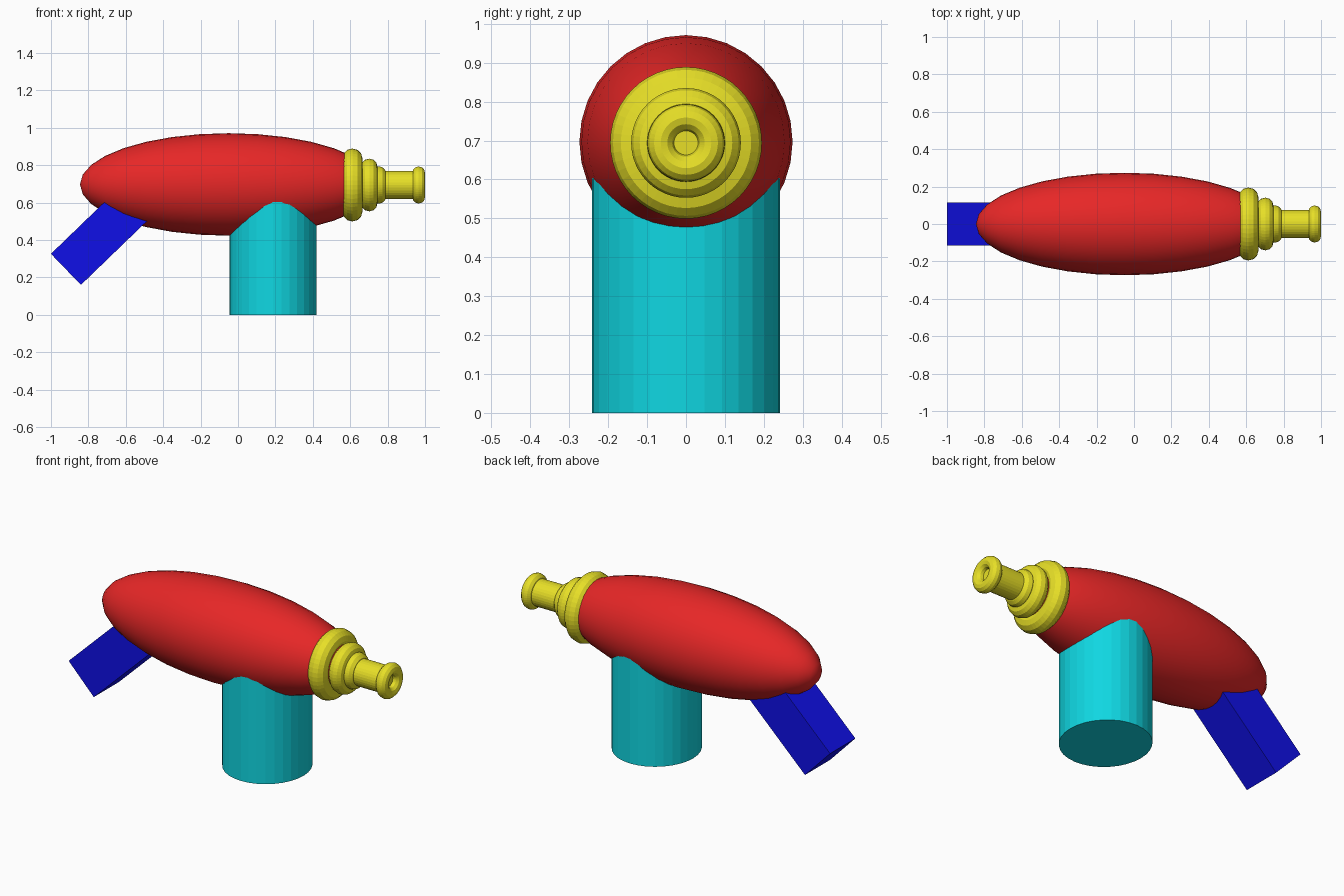
import bpy
from math import radians, cos, sin

default = bpy.data.objects.get("Cube")
if default:
    bpy.data.objects.remove(default, do_unlink=True)

AXIS_Z = 0.694  # height of the barrel axis


def material(name, rgb):
    mat = bpy.data.materials.new(name)
    mat.use_nodes = True
    color = (*rgb, 1)
    mat.diffuse_color = color
    mat.node_tree.nodes["Principled BSDF"].inputs["Base Color"].default_value = color
    return mat


red = material("red", (0.8, 0.02, 0.02))
yellow = material("yellow", (0.8, 0.74, 0.02))
cyan = material("cyan", (0.005, 0.68, 0.76))
blue = material("blue", (0.005, 0.005, 0.8))


def finish(name, mat, scale=(1, 1, 1), smooth=None):
    obj = bpy.context.object
    obj.name = name
    obj.scale = scale
    obj.data.materials.append(mat)
    if smooth:
        bpy.ops.object.shade_smooth_by_angle(angle=radians(smooth))
    return obj


# Body: stretched ball with its poles along x
bpy.ops.mesh.primitive_uv_sphere_add(segments=32, ring_count=16, radius=1,
                                     location=(-0.05, 0, AXIS_Z + 0.003),
                                     rotation=(0, radians(90), 0))
finish("body", red, (0.274, 0.274, 0.795), 40)

# Nozzle rings: name, x, ring radius, tube radius
rings = [("rear_ring", 0.611, 0.140, 0.055),
         ("middle_ring", 0.702, 0.097, 0.044),
         ("front_ring", 0.752, 0.060, 0.040),
         ("muzzle_ring", 0.966, 0.065, 0.034)]
for name, x, major, minor in rings:
    bpy.ops.mesh.primitive_torus_add(major_segments=48, minor_segments=12,
                                     major_radius=major, minor_radius=minor,
                                     location=(x, 0, AXIS_Z),
                                     rotation=(0, radians(90), 0))
    finish(name, yellow)

# Nozzle tube, ending inside the muzzle ring
bpy.ops.mesh.primitive_cylinder_add(vertices=32, radius=0.075, depth=0.266,
                                    location=(0.833, 0, AXIS_Z),
                                    rotation=(0, radians(90), 0))
finish("nozzle_tube", yellow)

# Upright cylinder under the body
bpy.ops.mesh.primitive_cylinder_add(vertices=32, radius=1, depth=1,
                                    location=(0.187, 0, 0.345))
finish("tank", cyan, (0.233, 0.242, 0.69))

# Slanted square handle running up into the body
tilt, length = radians(44), 0.56
bpy.ops.mesh.primitive_cube_add(size=1, rotation=(0, -tilt, 0),
                                location=(-0.92 + cos(tilt) * length / 2, 0,
                                          0.243 + sin(tilt) * length / 2))
finish("handle", blue, (length, 0.23, 0.231))
